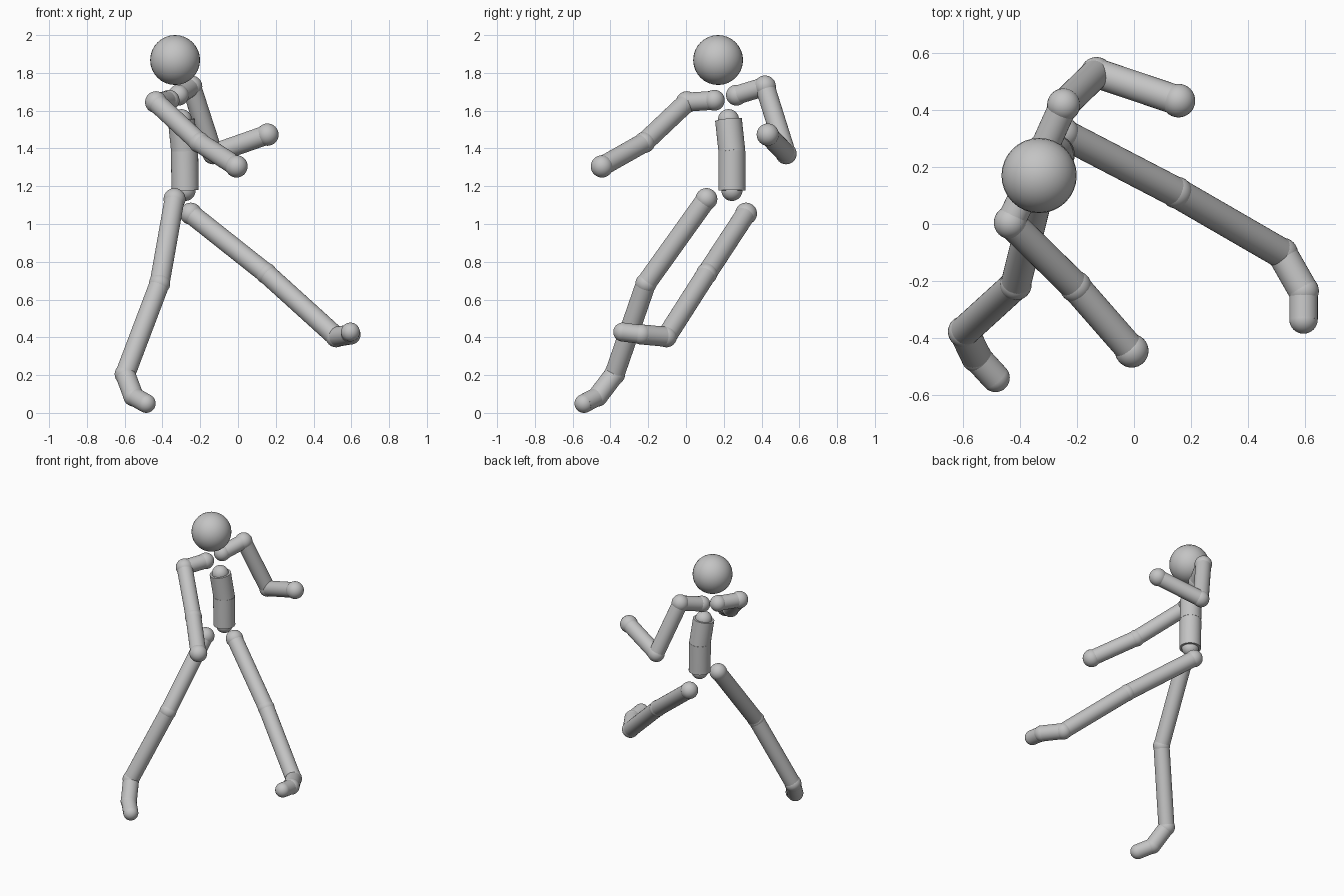
import bpy
from mathutils import Vector

if "Cube" in bpy.data.objects:
    bpy.data.objects.remove(bpy.data.objects["Cube"])

grey = bpy.data.materials.new("plain grey")
grey.diffuse_color = (0.55, 0.55, 0.55, 1)
grey.use_nodes = True
grey.node_tree.nodes["Principled BSDF"].inputs["Base Color"].default_value = grey.diffuse_color


def finish(name):
    ob = bpy.context.object
    ob.name = name
    ob.data.materials.append(grey)
    bpy.ops.object.shade_smooth_by_angle()


def ball(name, p, r):
    bpy.ops.mesh.primitive_uv_sphere_add(segments=32, ring_count=16, radius=r, location=p)
    finish(name)


def rod(name, a, b, r):
    a, b = Vector(a), Vector(b)
    d = b - a
    bpy.ops.mesh.primitive_cylinder_add(vertices=32, radius=r, depth=d.length, location=(a + b) / 2)
    bpy.context.object.rotation_euler = d.to_track_quat('Z', 'Y').to_euler()
    finish(name)


def limb(side, joints, bones):
    """Chain of joint balls (name, position, radius) linked by rods (name, radius)."""
    for name, p, r in joints:
        ball(f"{side}_{name}", p, r)
    for (name, r), j0, j1 in zip(bones, joints, joints[1:]):
        rod(f"{side}_{name}", j0[1], j1[1], r)


# Head
ball("head", (-0.333, 0.17, 1.868), 0.132)

# Torso: two thick segments with small end balls
limb("torso",
     [("top_joint", (-0.30, 0.225, 1.552), 0.056),
      ("waist_joint", (-0.283, 0.243, 1.385), 0.07),
      ("bottom_joint", (-0.28, 0.243, 1.178), 0.056)],
     [("chest", 0.071), ("abdomen", 0.072)])

# Arms: collar, shoulder, elbow, hand
arms = {
    "right": [(-0.365, 0.15, 1.655), (-0.434, 0.005, 1.645), (-0.205, -0.22, 1.432), (-0.008, -0.445, 1.305)],
    "left": [(-0.315, 0.267, 1.682), (-0.247, 0.418, 1.728), (-0.132, 0.53, 1.372), (0.156, 0.433, 1.473)],
}
arm_joints = [("collar_joint", 0.055), ("shoulder", 0.058), ("elbow", 0.056), ("hand", 0.059)]
for side, pts in arms.items():
    limb(side, [(n, p, r) for (n, r), p in zip(arm_joints, pts)],
         [("collar", 0.05), ("upper_arm", 0.052), ("forearm", 0.052)])

# Legs: hip, knee, ankle, ball of foot, toe
legs = {
    "right": [(-0.336, 0.108, 1.132), (-0.415, -0.212, 0.685), (-0.597, -0.378, 0.205),
              (-0.553, -0.467, 0.088), (-0.486, -0.54, 0.05)],
    "left": [(-0.25, 0.318, 1.055), (0.15, 0.11, 0.738), (0.52, -0.104, 0.403),
             (0.595, -0.235, 0.415), (0.595, -0.335, 0.428)],
}
leg_joints = [("hip", 0.058), ("knee", 0.056), ("ankle", 0.056), ("foot_joint", 0.054), ("toe", 0.05)]
for side, pts in legs.items():
    limb(side, [(n, p, r) for (n, r), p in zip(leg_joints, pts)],
         [("thigh", 0.053), ("shin", 0.053), ("foot", 0.053), ("toe_segment", 0.05)])
